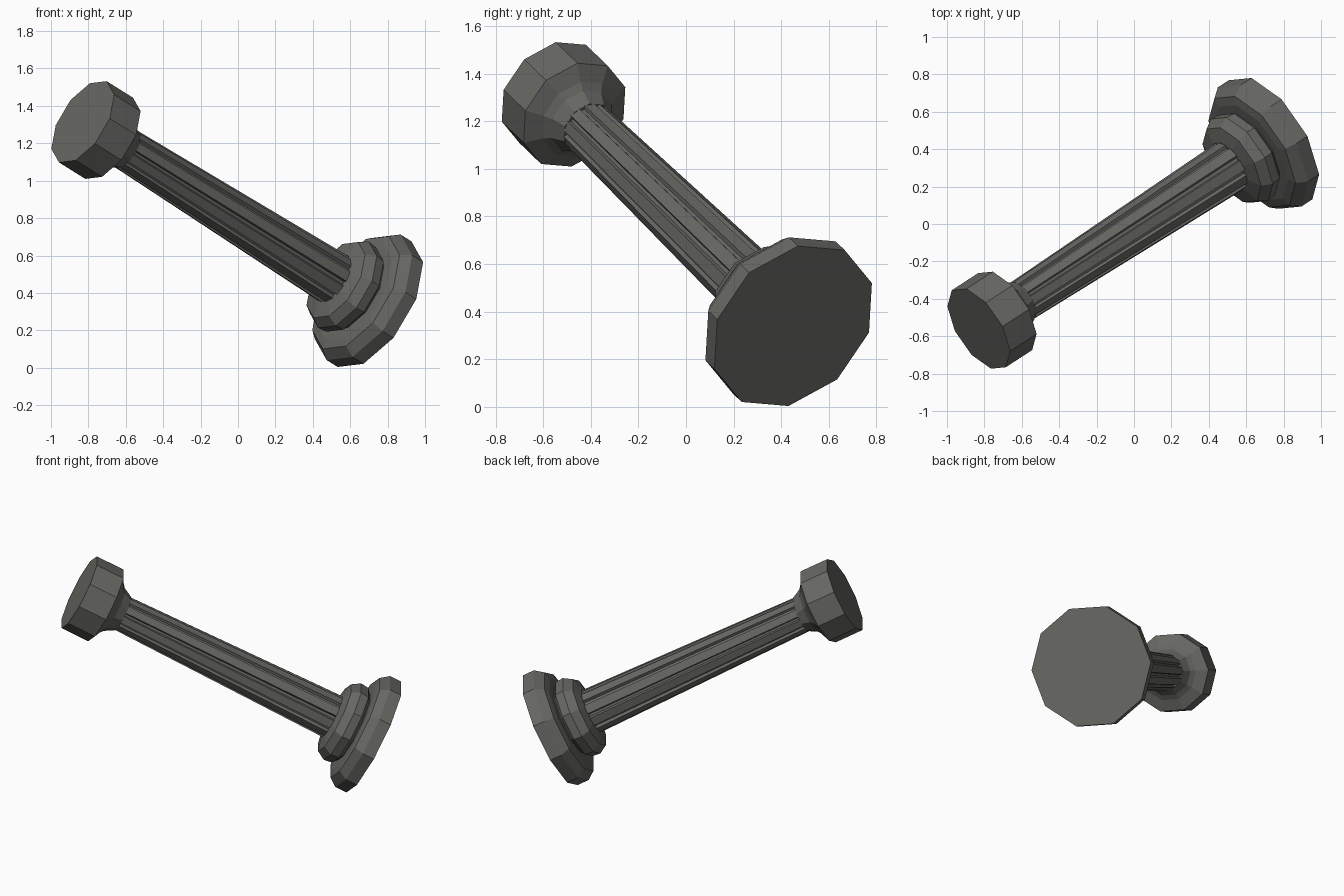
import bpy, bmesh, math
from mathutils import Vector, Matrix

if "Cube" in bpy.data.objects:
    bpy.data.objects.remove(bpy.data.objects["Cube"])

# Toppled column: the axis runs from the capital end down to the base end
CAP = Vector((-0.83, -0.56, 1.315))
BASE = Vector((0.73, 0.45, 0.34))
L = (BASE - CAP).length
zdir = (BASE - CAP).normalized()
corner = Vector((0.27, -0.18, 0.22))          # direction of one polygon corner
xdir = (corner - zdir * corner.dot(zdir)).normalized()
ydir = zdir.cross(xdir)
FRAME = Matrix.Translation(CAP) @ Matrix((xdir, ydir, zdir)).transposed().to_4x4()

stone = bpy.data.materials.new("dark grey stone")
stone.diffuse_color = (0.135, 0.135, 0.125, 1)
stone.use_nodes = True
stone.node_tree.nodes["Principled BSDF"].inputs["Base Color"].default_value = stone.diffuse_color

DECAGON = [(2 * math.pi * i / 10, 1.0) for i in range(10)]


def loft(name, profile, section):
    """Stack scaled copies of a section along the axis; profile = (distance, radius)."""
    bm = bmesh.new()
    rings = [[bm.verts.new((r * k * math.cos(a), r * k * math.sin(a), s)) for a, k in section]
             for s, r in profile]
    n = len(section)
    for lo, hi in zip(rings, rings[1:]):
        for i in range(n):
            j = (i + 1) % n
            bm.faces.new((lo[i], lo[j], hi[j], hi[i]))
    bm.faces.new(rings[0][::-1])
    bm.faces.new(rings[-1])
    bmesh.ops.recalc_face_normals(bm, faces=bm.faces)
    bm.transform(FRAME)
    me = bpy.data.meshes.new(name)
    bm.to_mesh(me)
    bm.free()
    me.materials.append(stone)
    ob = bpy.data.objects.new(name, me)
    bpy.context.collection.objects.link(ob)


# Capital: drum with a concave neck
loft("capital", [(0, 0.252), (0.19, 0.252), (0.225, 0.18), (0.25, 0.15), (0.31, 0.118)], DECAGON)

# Shaft: ten flat ridges with narrow grooves, widening to the base
fluted = []
for i in range(10):
    for off, k in ((-0.2, 1.0), (0.2, 1.0), (0.25, 0.87), (0.378, 0.87)):
        fluted.append((2 * math.pi * i / 10 + off, k))
loft("fluted_shaft", [(0.26, 0.115), (1.84, 0.146)], fluted)

# Base: rounded collar above a flared foot
loft("base_collar", [(1.80, 0.155), (1.82, 0.235), (1.875, 0.268), (1.93, 0.262),
                     (1.95, 0.235), (1.98, 0.235)], DECAGON)
loft("base_foot", [(1.955, 0.30), (1.965, 0.35), (2.02, 0.39), (L, 0.39)], DECAGON)
